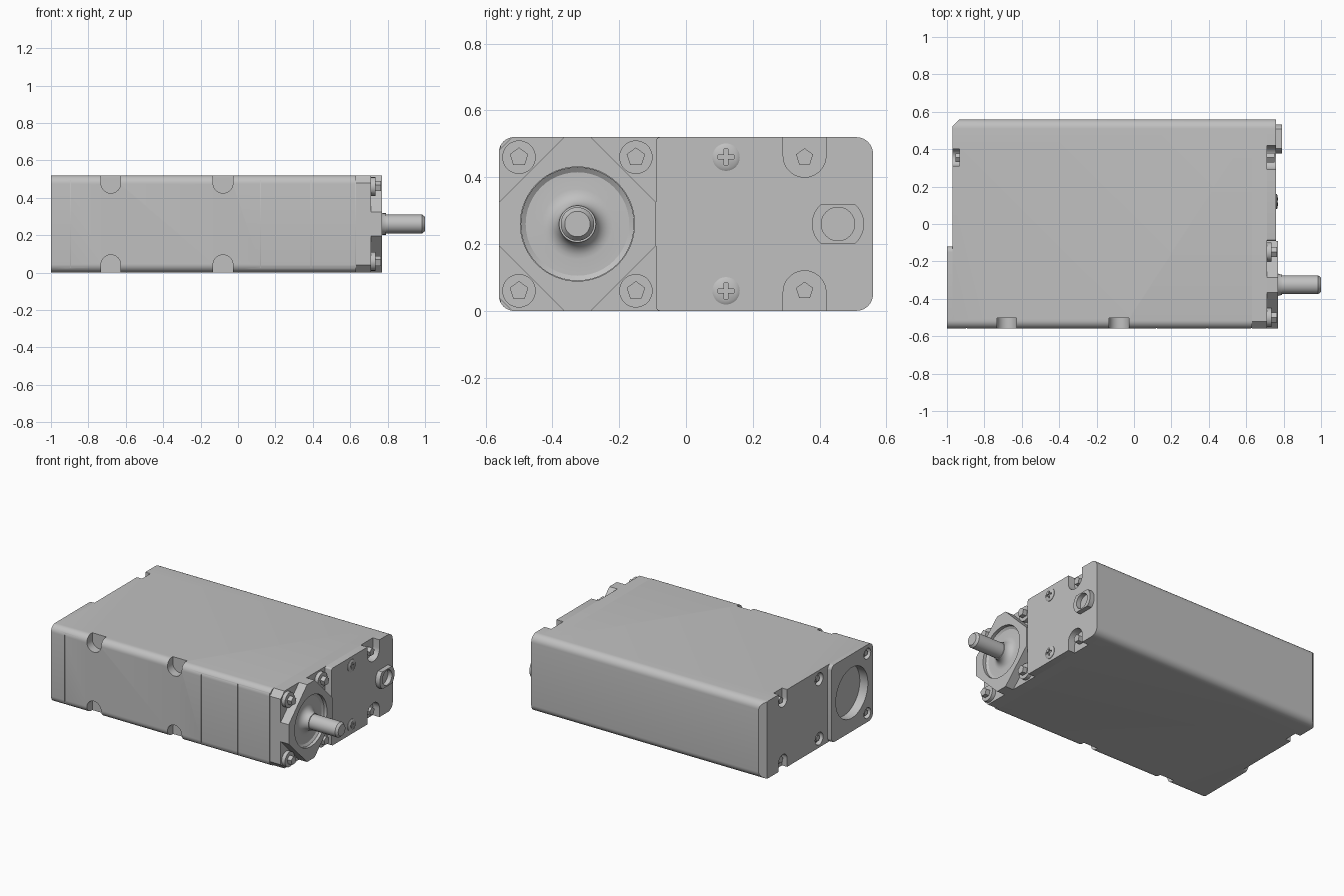
import bpy, bmesh, math
from mathutils import Vector, Matrix

if "Cube" in bpy.data.objects:
    bpy.data.objects.remove(bpy.data.objects["Cube"])

H = 0.52            # body height
MY, MZ = -0.325, 0.26   # motor axis
grey = bpy.data.materials.new("light_grey")
grey.diffuse_color = (0.53, 0.53, 0.53, 1)
grey.use_nodes = True
grey.node_tree.nodes["Principled BSDF"].inputs["Base Color"].default_value = grey.diffuse_color


def finish(name, bm):
    bmesh.ops.recalc_face_normals(bm, faces=bm.faces)
    me = bpy.data.meshes.new(name)
    bm.to_mesh(me)
    bm.free()
    me.materials.append(grey)
    ob = bpy.data.objects.new(name, me)
    bpy.context.collection.objects.link(ob)
    return ob


def prism(name, a, b, pts, axis="x"):
    """Extrude a 2D outline from a to b along an axis."""
    place = {"x": lambda u, v, w: (w, u, v),
             "y": lambda u, v, w: (u, w, v),
             "z": lambda u, v, w: (u, v, w)}[axis]
    bm = bmesh.new()
    lo = [bm.verts.new(place(u, v, a)) for u, v in pts]
    hi = [bm.verts.new(place(u, v, b)) for u, v in pts]
    bm.faces.new(lo)
    bm.faces.new(hi)
    n = len(pts)
    for i in range(n):
        j = (i + 1) % n
        bm.faces.new((lo[i], lo[j], hi[j], hi[i]))
    return finish(name, bm)


def arc(cx, cy, r, a0, a1, n):
    return [(cx + r * math.cos(math.radians(a0 + (a1 - a0) * i / n)),
             cy + r * math.sin(math.radians(a0 + (a1 - a0) * i / n))) for i in range(n + 1)]


def rounded(u0, u1, v0, v1, rl, rr, nl=8, nr=8):
    """Rectangle with separate left and right corner radii."""
    return (arc(u1 - rr, v0 + rr, rr, -90, 0, nr) + arc(u1 - rr, v1 - rr, rr, 0, 90, nr)
            + arc(u0 + rl, v1 - rl, rl, 90, 180, nl) + arc(u0 + rl, v0 + rl, rl, 180, 270, nl))


def disc(u, v, r, n=40, turn=0):
    return arc(u, v, r, turn, turn + 360, n)[:-1]


def box(u0, u1, v0, v1):
    return [(u0, v0), (u1, v0), (u1, v1), (u0, v1)]


def u_notch(u, r, depth, top):
    """U-shaped outline open at the top or bottom edge."""
    pts = arc(u, H - depth + r, r, 180, 360, 20) + [(u + r, H + 0.1), (u - r, H + 0.1)]
    return pts if top else [(a, H - b) for a, b in pts]


def lathe(name, prof, y, z, n=48):
    """Revolve (x, radius) points about an x-parallel axis."""
    bm = bmesh.new()
    vs = [bm.verts.new((x, y + r, z)) for x, r in prof]
    es = [bm.edges.new(p) for p in zip(vs, vs[1:])]
    bmesh.ops.spin(bm, geom=vs + es, cent=(0, y, z), axis=(1, 0, 0),
                   angle=math.tau, steps=n, use_duplicate=False)
    bmesh.ops.remove_doubles(bm, verts=bm.verts, dist=1e-5)
    return finish(name, bm)


def cut(target, cutters):
    for c in cutters:
        m = target.modifiers.new("cut", "BOOLEAN")
        m.operation, m.solver, m.object = "DIFFERENCE", "EXACT", c
        bpy.context.view_layer.objects.active = target
        bpy.ops.object.modifier_apply(modifier=m.name)
        bpy.data.objects.remove(c)


# Main housing, with a chamfered front collar at the motor side
body = prism("housing", -0.97, 0.63, rounded(-0.56, 0.56, 0, H, 0.045, 0.05))
prism("housing_front_collar", 0.63, 0.71, rounded(-0.56, 0.56, 0, H, 0.04, 0.05, 1, 8))

cutters = [prism("c", -1.1, -0.94, disc(-0.335, MZ, 0.17, 64))]
for x in (-0.895, 0.12, 0.39, 0.628):                      # seams on the motor side
    cutters.append(prism("c", -0.6, -0.555, box(x - 0.003, x + 0.003, -0.1, 0.6), "y"))
for top in (True, False):
    for x in (-0.68, -0.08):                               # side mounting notches
        cutters.append(prism("c", -0.7, -0.502, u_notch(x, 0.053, 0.095, top), "y"))
    z = 0.46 if top else 0.06
    cutters.append(prism("c", -1.1, -0.932, u_notch(0.355, 0.045, 0.1, top)))
    cutters.append(prism("c", -1.1, -0.94, disc(-0.03, z, 0.042, 28)))
cutters.append(prism("c", -0.1, 0.7, [(-0.99, 0.505), (-0.99, 0.58), (-0.912, 0.58)], "z")
               )
# the chamfer cutter runs upright through the rear corner
cut(body, cutters)

# Rear motor cover with round recess and two screw holes
rear = prism("rear_motor_cover", -1.0, -0.97, rounded(-0.56, -0.12, 0, H, 0.045, 0.03))
cut(rear, [prism("c", -1.1, -0.9, disc(-0.335, MZ, 0.17, 64))]
    + [prism("c", -1.1, -0.9, disc(-0.5, z, 0.036, 28)) for z in (0.06, 0.46)])

# Front plate of the gear side with two U-shaped notches
plate = prism("front_plate", 0.71, 0.76, rounded(-0.09, 0.56, 0, H, 0.012, 0.05, 4, 8))
cut(plate, [prism("c", 0.6, 0.9, u_notch(0.355, 0.064, 0.12, t)) for t in (True, False)])

# Octagonal motor flange with a round dish
k = 0.195
y0, y1 = -0.56, -0.09
flange = prism("motor_flange", 0.71, 0.77,
               [(y0 + k, 0), (y1 - k, 0), (y1, k), (y1, H - k),
                (y1 - k, H), (y0 + k, H), (y0, H - k), (y0, k)])
cut(flange, [prism("c", 0.735, 0.9, disc(MY, MZ, 0.171, 64))])

# Output shaft with dished, flared root
flare = [(0.79 - 0.05 * math.sin(math.radians(a)), 0.105 - 0.05 * math.cos(math.radians(a)))
         for a in range(90, -1, -15)]
lathe("output_shaft", [(0.75, 0.17), (0.74, 0.155)] + flare
      + [(0.79, 0.05), (0.985, 0.05), (1.0, 0.038), (1.0, 0)], MY, MZ)

for z in (0.06, 0.46):
    # Flange bolts: round base and five-sided head
    for y in (-0.5, -0.15):
        prism("flange_bolt_base", 0.71, 0.735, disc(y, z, 0.05))
        prism("flange_bolt_head", 0.735, 0.765, disc(y, z, 0.029, 5, 18))
    # Posts inside the plate notches and in the rear recesses
    prism("notch_bolt_head", 0.71, 0.75, disc(0.355, z, 0.027, 5, 18))
    prism("rear_notch_bolt", -0.955, -0.93, disc(0.355, z, 0.024, 5, 18))
    prism("rear_housing_bolt", -0.96, -0.93, disc(-0.03, z, 0.022, 5, 18))
    prism("rear_cover_bolt", -0.99, -0.96, disc(-0.5, z, 0.02, 5, 18))
    # Cross-head plate screws
    screw = lathe("cross_screw", [(0.75, 0), (0.75, 0.041), (0.763, 0.041), (0.768, 0.033),
                                  (0.77, 0)], 0.12, z, 36)
    a, b = 0.024, 0.006
    cross = [(a, -b), (a, b), (b, b), (b, a), (-b, a), (-b, b),
             (-a, b), (-a, -b), (-b, -b), (-b, -a), (b, -a), (b, -b)]
    cut(screw, [prism("c", 0.761, 0.9, [(0.12 + p, z + q) for p, q in cross])])

# Cable socket: round boss with flats above and below, hollow centre
t = math.degrees(math.asin(0.058 / 0.078))
boss = prism("cable_socket", 0.755, 0.792,
             arc(0.455, MZ, 0.078, -t, t, 14) + arc(0.455, MZ, 0.078, 180 - t, 180 + t, 14))
cut(boss, [prism("c", 0.762, 0.9, disc(0.455, MZ, 0.05))])

# Smooth curved sides, keep hard edges
bpy.ops.object.select_all(action="SELECT")
bpy.context.view_layer.objects.active = body
bpy.ops.object.shade_smooth_by_angle(angle=math.radians(30))
